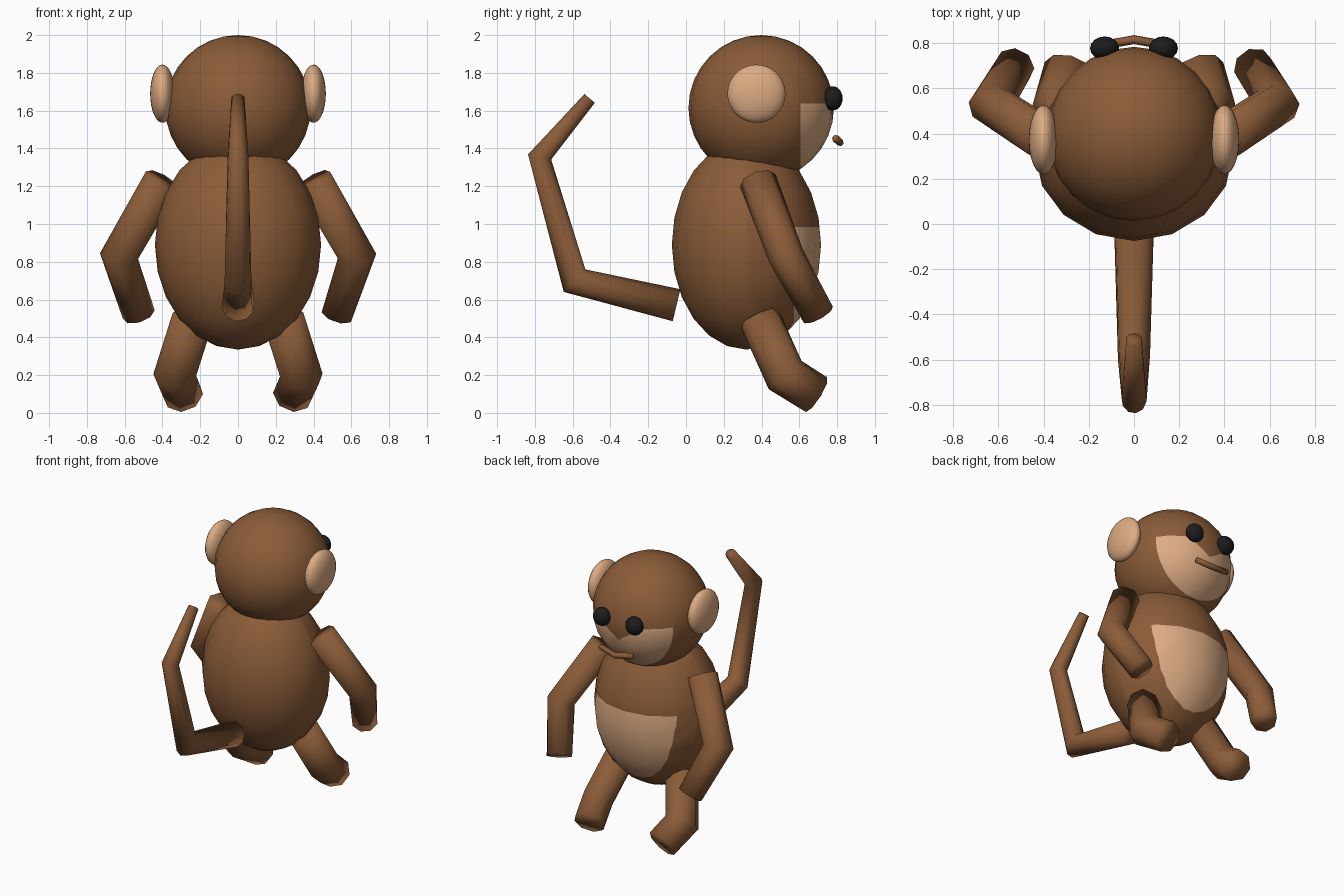
import bpy, bmesh, math
from mathutils import Vector, Matrix

if "Cube" in bpy.data.objects:
    bpy.data.objects.remove(bpy.data.objects["Cube"])


def material(name, rgb):
    m = bpy.data.materials.new(name)
    m.diffuse_color = (*rgb, 1)
    m.use_nodes = True
    m.node_tree.nodes["Principled BSDF"].inputs["Base Color"].default_value = m.diffuse_color
    return m


BROWN = material("brown fur", (0.258, 0.107, 0.040))
TAN = material("tan skin", (0.73, 0.413, 0.23))
BLACK = material("black", (0.012, 0.012, 0.013))


def finish(name, bm, mats):
    bmesh.ops.recalc_face_normals(bm, faces=bm.faces)
    for f in bm.faces:
        f.smooth = True
    me = bpy.data.meshes.new(name)
    bm.to_mesh(me)
    bm.free()
    for m in mats:
        me.materials.append(m)
    ob = bpy.data.objects.new(name, me)
    bpy.context.collection.objects.link(ob)
    return ob


def ellipsoid(centre, radii, seg, rings):
    bm = bmesh.new()
    bmesh.ops.create_uvsphere(bm, u_segments=seg, v_segments=rings, radius=1,
                              matrix=Matrix.Translation(centre) @ Matrix.Diagonal((*radii, 1)))
    return bm


def paint(bm, planes):
    """Cut the convex region behind all planes (point, outward normal) and colour it."""
    for f in bm.faces:
        if f.material_index == 0:
            f.material_index = 2
    for co, no in planes:
        co, no = Vector(co), Vector(no).normalized()
        faces = [f for f in bm.faces if f.material_index == 2]
        geom = faces + list({e for f in faces for e in f.edges}) + list({v for f in faces for v in f.verts})
        bmesh.ops.bisect_plane(bm, geom=geom, dist=1e-5, plane_co=co, plane_no=no)
        for f in bm.faces:
            if f.material_index == 2 and (f.calc_center_median() - co).dot(no) > 0:
                f.material_index = 0
    for f in bm.faces:
        if f.material_index == 2:
            f.material_index = 1


def tube(name, pts, radii, mat, sides=8):
    """Capped tube along a bent path with mitred joints."""
    pts = [Vector(p) for p in pts]
    bm = bmesh.new()
    rings = []
    last = len(pts) - 1
    d = (pts[1] - pts[0]).normalized()
    u = d.orthogonal().normalized()
    for i, p in enumerate(pts):
        d_in = (pts[max(i, 1)] - pts[max(i, 1) - 1]).normalized()
        d_out = (pts[min(i, last - 1) + 1] - pts[min(i, last - 1)]).normalized()
        n = (d_in + d_out).normalized()
        u = (u - d_in * u.dot(d_in)).normalized()
        v = d_in.cross(u)
        ring = []
        for k in range(sides):
            a = 2 * math.pi * k / sides
            o = (u * math.cos(a) + v * math.sin(a)) * radii[i]
            o -= d_in * (o.dot(n) / d_in.dot(n))     # slide onto the mitre plane
            ring.append(bm.verts.new(p + o))
        rings.append(ring)
    for a, b in zip(rings, rings[1:]):
        for k in range(sides):
            j = (k + 1) % sides
            bm.faces.new((a[k], a[j], b[j], b[k]))
    bm.faces.new(rings[0])
    bm.faces.new(rings[-1])
    return finish(name, bm, [mat])


# body with a half-ellipse belly patch
bm = ellipsoid((0, 0.32, 0.89), (0.44, 0.395, 0.555), 16, 12)
planes = [((0, 0.33, 0), (0, -1, 0)), ((0, 0, 0.985), (0, 0, 1))]
for i in range(13):
    t = math.pi * i / 12
    c, s = math.cos(t), math.sin(t)
    planes.append(((0.325 * c, 0, 0.98 - 0.52 * s), (c / 0.325, 0, -s / 0.52)))
paint(bm, planes)
finish("body", bm, [BROWN, TAN])

# head with a heart-shaped face patch, painted one half at a time
HEAD = Vector((0, 0.398, 1.615))
bm = ellipsoid(HEAD, (0.385, 0.385, 0.385), 24, 16)
for s in (1, -1):
    paint(bm, [((0, 0, 0), (-s, 0, 0)),
               (HEAD + Vector((0, 0.208, 0)), (0, -1, 0)),
               (HEAD + Vector((0, 0, 0.024)), (0, 0, 1)),
               (HEAD + Vector((0, 0, -0.085)), (-0.64 * s, 0, 1))])
finish("head", bm, [BROWN, TAN])

# paired parts
for s, side in ((1, "right"), (-1, "left")):
    finish(side + "_ear", ellipsoid((s * 0.40, 0.373, 1.69), (0.065, 0.154, 0.154), 24, 16), [TAN])
    finish(side + "_eye", ellipsoid((s * 0.13, 0.777, 1.665), (0.064, 0.052, 0.064), 16, 12), [BLACK])
    tube(side + "_arm", [(s * 0.40, 0.38, 1.23), (s * 0.63, 0.53, 0.83), (s * 0.525, 0.70, 0.52)],
         [0.10, 0.095, 0.088], BROWN)
    tube(side + "_leg", [(s * 0.24, 0.39, 0.50), (s * 0.335, 0.525, 0.20), (s * 0.29, 0.69, 0.097)],
         [0.11, 0.11, 0.108], BROWN)

# mouth and tail
tube("mouth", [(-0.13, 0.792, 1.453), (0, 0.815, 1.432), (0.13, 0.792, 1.453)], [0.02] * 3, BROWN, 6)
tube("tail", [(0, -0.05, 0.57), (0, -0.59, 0.70), (0, -0.775, 1.355), (0, -0.51, 1.665)],
     [0.088, 0.072, 0.056, 0.036], BROWN, 10)
